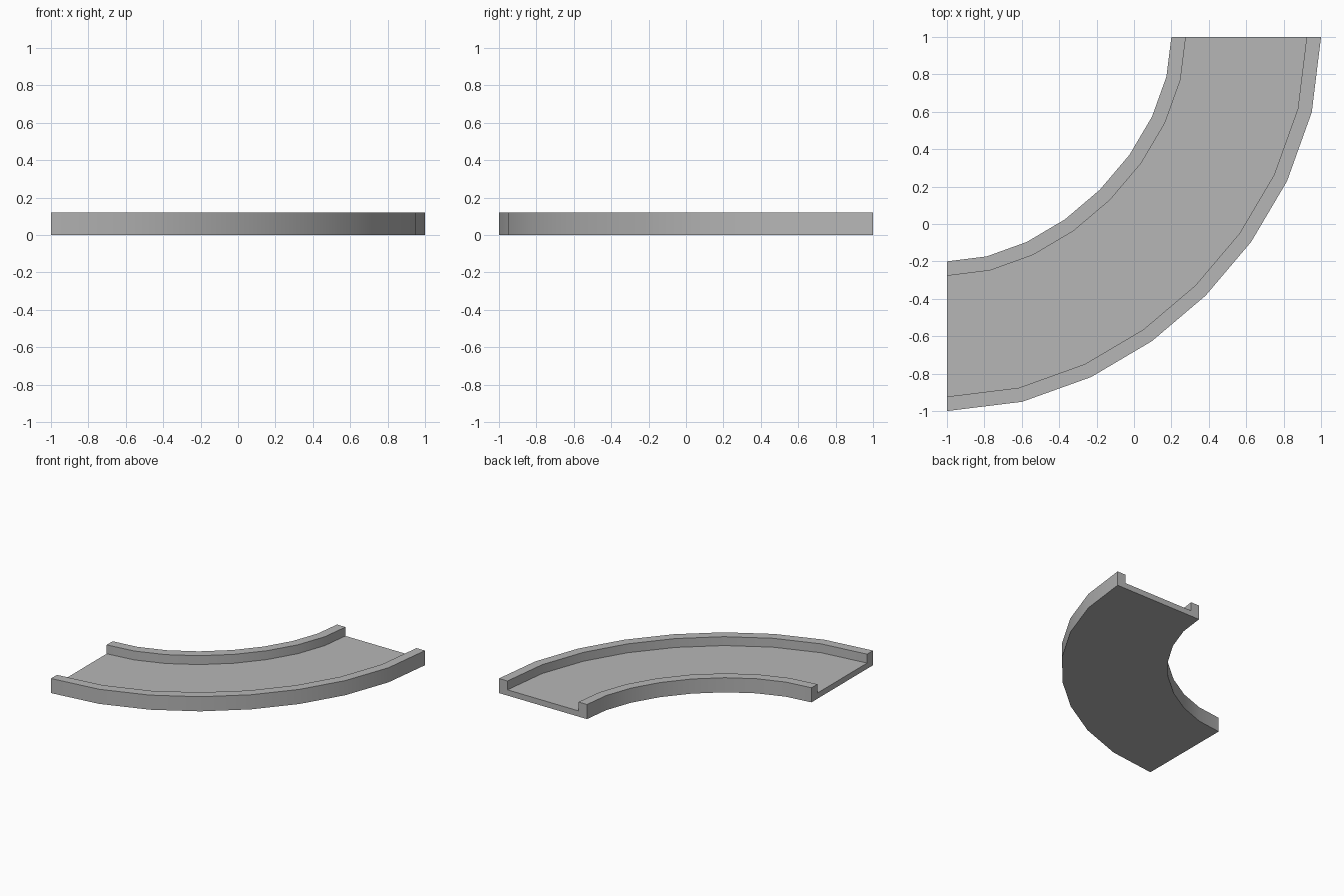
import bpy, bmesh, math
from mathutils import Vector
from mathutils.geometry import interpolate_bezier

if "Cube" in bpy.data.objects:
    bpy.data.objects.remove(bpy.data.objects["Cube"])

SEGMENTS = 8
HALF, RAIL, FLOOR, TOP = 0.4, 0.077, 0.047, 0.12

# Single grey material
grey = bpy.data.materials.new("grey")
grey.use_nodes = True
colour = (0.47, 0.47, 0.47, 1)
grey.diffuse_color = colour
grey.node_tree.nodes["Principled BSDF"].inputs["Base Color"].default_value = colour

# Centreline: a quarter bend, resampled to equal lengths
fine = interpolate_bezier(Vector((-1, -0.6, 0)), Vector((-0.2, -0.6, 0)),
                          Vector((0.6, 0.2, 0)), Vector((0.6, 1, 0)), 801)
lengths = [0.0]
for a, b in zip(fine, fine[1:]):
    lengths.append(lengths[-1] + (b - a).length)


def station(u):
    """Point and outward direction at fraction u of the bend."""
    target = u * lengths[-1]
    i = min(range(len(fine)), key=lambda k: abs(lengths[k] - target))
    tangent = (fine[min(i + 1, 800)] - fine[max(i - 1, 0)]).normalized()
    if u in (0, 1):
        tangent = Vector((1 - u, u, 0))
    return fine[i], Vector((tangent.y, -tangent.x, 0))


# Channel cross-section: (outward offset, height)
inner = HALF - RAIL
section = [(-HALF, 0), (HALF, 0), (HALF, TOP), (inner, TOP),
           (inner, FLOOR), (-inner, FLOOR), (-inner, TOP), (-HALF, TOP)]

# Sweep the section along the bend and close both ends
bm = bmesh.new()
rings = []
for s in range(SEGMENTS + 1):
    point, out = station(s / SEGMENTS)
    rings.append([bm.verts.new(point + out * d + Vector((0, 0, z))) for d, z in section])
for a, b in zip(rings, rings[1:]):
    for k in range(len(section)):
        n = (k + 1) % len(section)
        bm.faces.new((a[k], a[n], b[n], b[k]))
bm.faces.new(rings[0])
bm.faces.new(rings[-1])
bmesh.ops.recalc_face_normals(bm, faces=bm.faces)

mesh = bpy.data.meshes.new("curved_channel")
bm.to_mesh(mesh)
bm.free()
mesh.materials.append(grey)
channel = bpy.data.objects.new("curved_channel", mesh)
bpy.context.collection.objects.link(channel)

# Smooth along the bend, sharp at the section corners
bpy.ops.object.select_all(action='DESELECT')
channel.select_set(True)
bpy.context.view_layer.objects.active = channel
bpy.ops.object.shade_smooth_by_angle(angle=math.radians(30))
